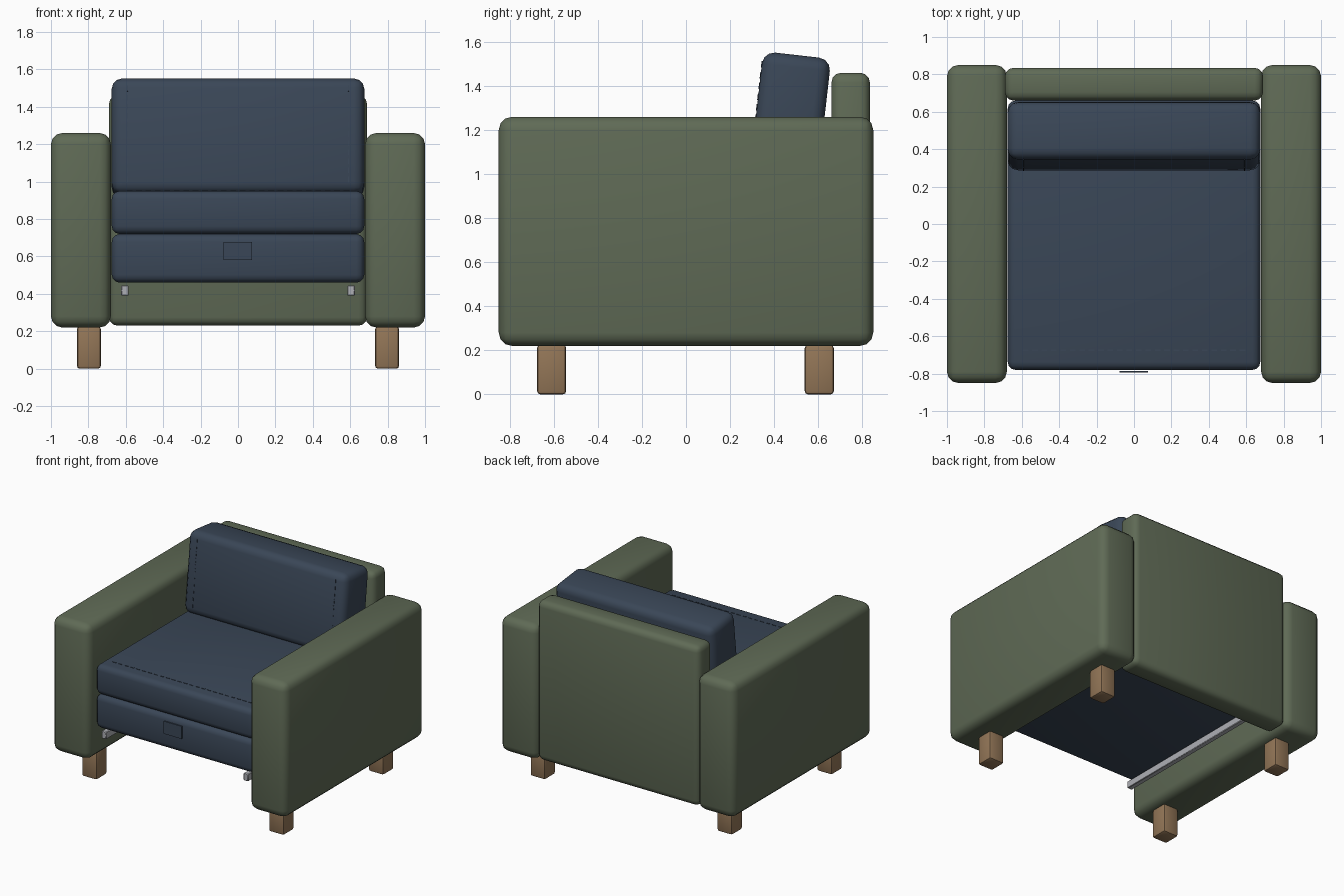
import bpy, bmesh, math
from mathutils import Matrix, Vector

if "Cube" in bpy.data.objects:
    bpy.data.objects.remove(bpy.data.objects["Cube"])


def material(name, rgb):
    m = bpy.data.materials.new(name)
    m.diffuse_color = (*rgb, 1.0)
    m.use_nodes = True
    m.node_tree.nodes["Principled BSDF"].inputs["Base Color"].default_value = m.diffuse_color
    return m


GREEN = material("olive fabric", (0.115, 0.145, 0.092))
NAVY = material("navy fabric", (0.042, 0.062, 0.095))
WOOD = material("oak wood", (0.29, 0.18, 0.095))
METAL = material("grey metal", (0.42, 0.43, 0.46))


def finish(name, bm, mat, matrix=Matrix()):
    me = bpy.data.meshes.new(name)
    bm.transform(matrix)
    bm.to_mesh(me)
    bm.free()
    me.materials.append(mat)
    ob = bpy.data.objects.new(name, me)
    bpy.context.collection.objects.link(ob)
    bpy.ops.object.select_all(action='DESELECT')
    ob.select_set(True)
    bpy.context.view_layer.objects.active = ob
    bpy.ops.object.shade_smooth_by_angle(angle=math.radians(40))
    return ob


def box(name, lo, hi, mat, radius=0.0, segments=3, matrix=Matrix()):
    """Rounded box between two corners."""
    lo, hi = Vector(lo), Vector(hi)
    bm = bmesh.new()
    bmesh.ops.create_cube(bm, size=1, matrix=Matrix.Translation((lo + hi) / 2)
                          @ Matrix.Diagonal((*(hi - lo), 1)))
    if radius:
        bmesh.ops.bevel(bm, geom=bm.edges[:], offset=radius, segments=segments,
                        profile=0.5, affect='EDGES')
    return finish(name, bm, mat, matrix)


def stitches(name, start, end, size, count, matrix=Matrix()):
    """Row of small raised dashes."""
    start, end = Vector(start), Vector(end)
    bm = bmesh.new()
    for i in range(count):
        p = start.lerp(end, i / (count - 1))
        bmesh.ops.create_cube(bm, size=1, matrix=Matrix.Translation(p)
                              @ Matrix.Diagonal((*size, 1)))
    return finish(name, bm, NAVY, matrix)


# Arms, legs and slide rails on both sides
for side, s in (("left", -1), ("right", 1)):
    x0, x1 = sorted((s * 0.68, s * 1.0))
    box(side + "_arm", (x0, -0.85, 0.22), (x1, 0.85, 1.26), GREEN, 0.06)
    for end, y in (("front", -0.61), ("back", 0.605)):
        x = s * 0.797
        box(f"{side}_{end}_leg", (x - 0.064, y - 0.066, 0), (x + 0.064, y + 0.066, 0.225),
            WOOD, 0.015, 2)
    x = s * 0.605
    box(side + "_rail", (x - 0.02, -0.77, 0.39), (x + 0.02, 0.67, 0.445), METAL, 0.004, 1)

# Back panel
box("back_panel", (-0.69, 0.66, 0.23), (0.69, 0.835, 1.46), GREEN, 0.045)

# Seat base and seat cushion
box("seat_base", (-0.675, -0.78, 0.46), (0.675, 0.66, 0.72), NAVY, 0.042)
box("seat_cushion", (-0.675, -0.78, 0.72), (0.675, 0.66, 0.95), NAVY, 0.042)
stitches("seat_stitching", (-0.58, -0.675, 0.95), (0.58, -0.675, 0.95),
         (0.03, 0.006, 0.006), 24)

# Small plate on the seat base
box("front_patch", (-0.078, -0.793, 0.58), (0.075, -0.785, 0.677), NAVY)

# Leaning back cushion with vertical seams
lean = Matrix.Translation((0, 0.47, 1.232)) @ Matrix.Rotation(math.radians(-6.5), 4, 'X')
box("back_cushion", (-0.675, -0.155, -0.31), (0.675, 0.155, 0.31), NAVY, 0.055, 3, lean)
for side, s in (("left", -1), ("right", 1)):
    stitches(side + "_back_stitching", (s * 0.59, -0.155, -0.24), (s * 0.59, -0.155, 0.25),
             (0.006, 0.006, 0.03), 11, lean)
